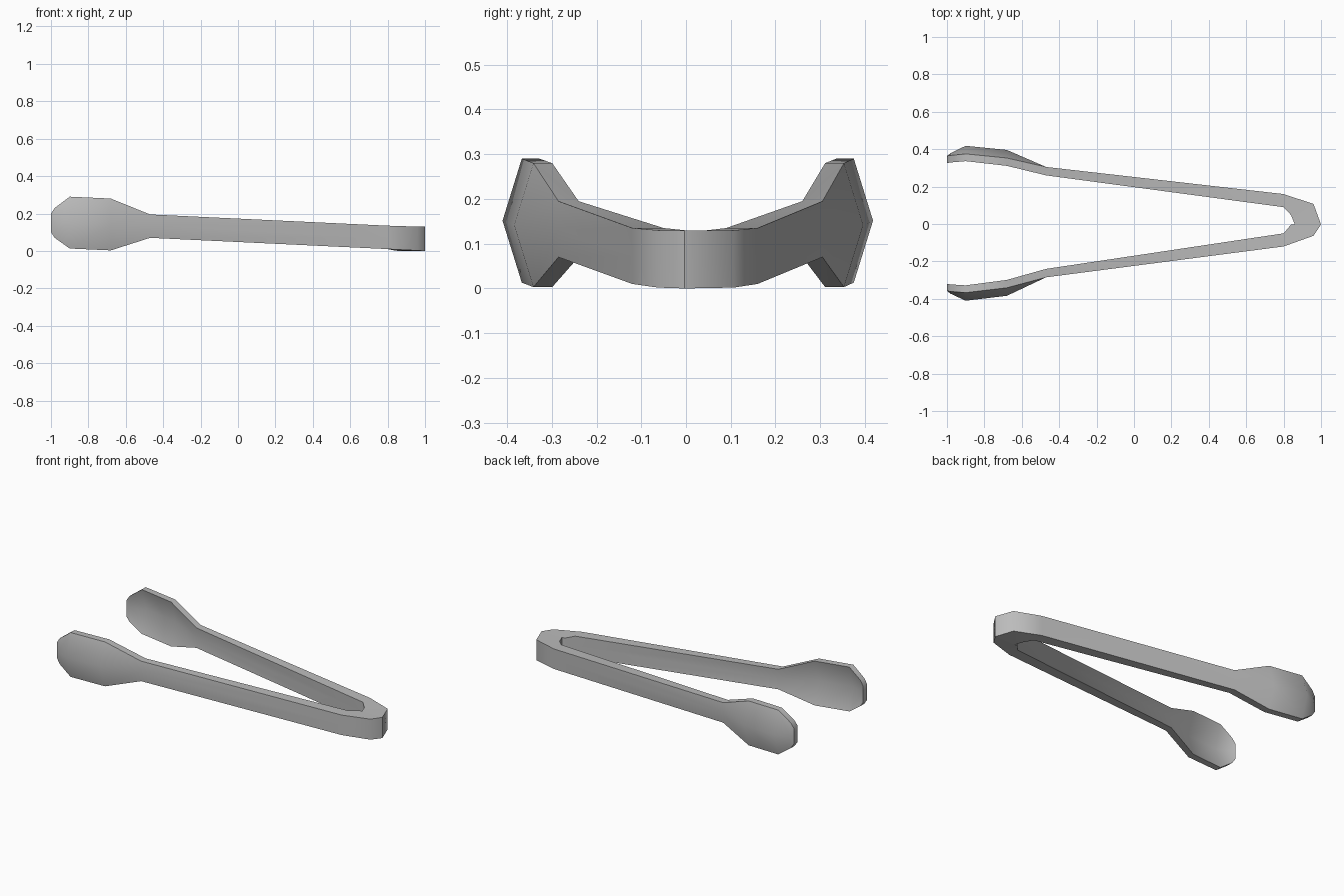
import bpy
import bmesh

cube = bpy.data.objects.get("Cube")
if cube:
    bpy.data.objects.remove(cube, do_unlink=True)

steel = bpy.data.materials.new("grey steel")
steel.use_nodes = True
GREY = (0.5, 0.5, 0.5, 1)
steel.diffuse_color = GREY
steel.node_tree.nodes["Principled BSDF"].inputs["Base Color"].default_value = GREY

# Stations from the hinge to the scoop tip:
# outer x, inner x, outer y, inner y, bulge, top z, bottom z, sideways lean
STATIONS = [
    (1.0, 0.86, 0, 0, 0, 0.13, 0.0, -0.003),
    (0.96, 0.84, 0.085, 0.025, 0, 0.13, 0.002, 0.022),
    (0.8, 0.8, 0.14, 0.07, 0, 0.135, 0.01, 0.02),
    (-0.47, -0.47, 0.295, 0.25, 0, 0.195, 0.07, 0.01),
    (-0.68, -0.68, 0.347, 0.305, 0.043, 0.28, 0.003, 0.006),
    (-0.9, -0.9, 0.371, 0.332, 0.043, 0.29, 0.013, 0.004),
    (-0.98, -0.98, 0.364, 0.326, 0.012, 0.23, 0.07, 0.003),
    (-1.0, -1.0, 0.361, 0.323, 0.0, 0.2, 0.1, 0.003),
]


def make_arm(name, side):
    """Loft a six-point section along the stations; the scoop is cupped."""
    bm = bmesh.new()
    rings = []
    for xo, xi, yo, yi, bulge, top, bottom, lean in STATIONS:
        mid = (top + bottom) / 2
        section = [(xo, yo, top), (xo, yo + bulge, mid), (xo, yo, bottom),
                   (xi, yi, bottom), (xi, yi + bulge, mid), (xi, yi, top)]
        rings.append([bm.verts.new((x, side * y + lean, z)) for x, y, z in section])
    for a, b in zip(rings, rings[1:]):
        for i in range(6):
            j = (i + 1) % 6
            bm.faces.new((a[i], a[j], b[j], b[i]))
    # Rounded scoop end
    end = rings[-1]
    bm.faces.new((end[0], end[1], end[4], end[5]))
    bm.faces.new((end[1], end[2], end[3], end[4]))
    bmesh.ops.recalc_face_normals(bm, faces=bm.faces)
    # An open hinge end leaves the winding ambiguous, so check the outer shaft
    bm.faces.ensure_lookup_table()
    if bm.faces[12].normal.y * side < 0:
        bmesh.ops.reverse_faces(bm, faces=bm.faces)
    mesh = bpy.data.meshes.new(name)
    bm.to_mesh(mesh)
    bm.free()
    mesh.materials.append(steel)
    arm = bpy.data.objects.new(name, mesh)
    bpy.context.collection.objects.link(arm)
    bpy.ops.object.select_all(action="DESELECT")
    arm.select_set(True)
    bpy.context.view_layer.objects.active = arm
    bpy.ops.object.shade_smooth_by_angle(angle=1.0)


make_arm("front_tong_arm", -1)
make_arm("back_tong_arm", 1)
